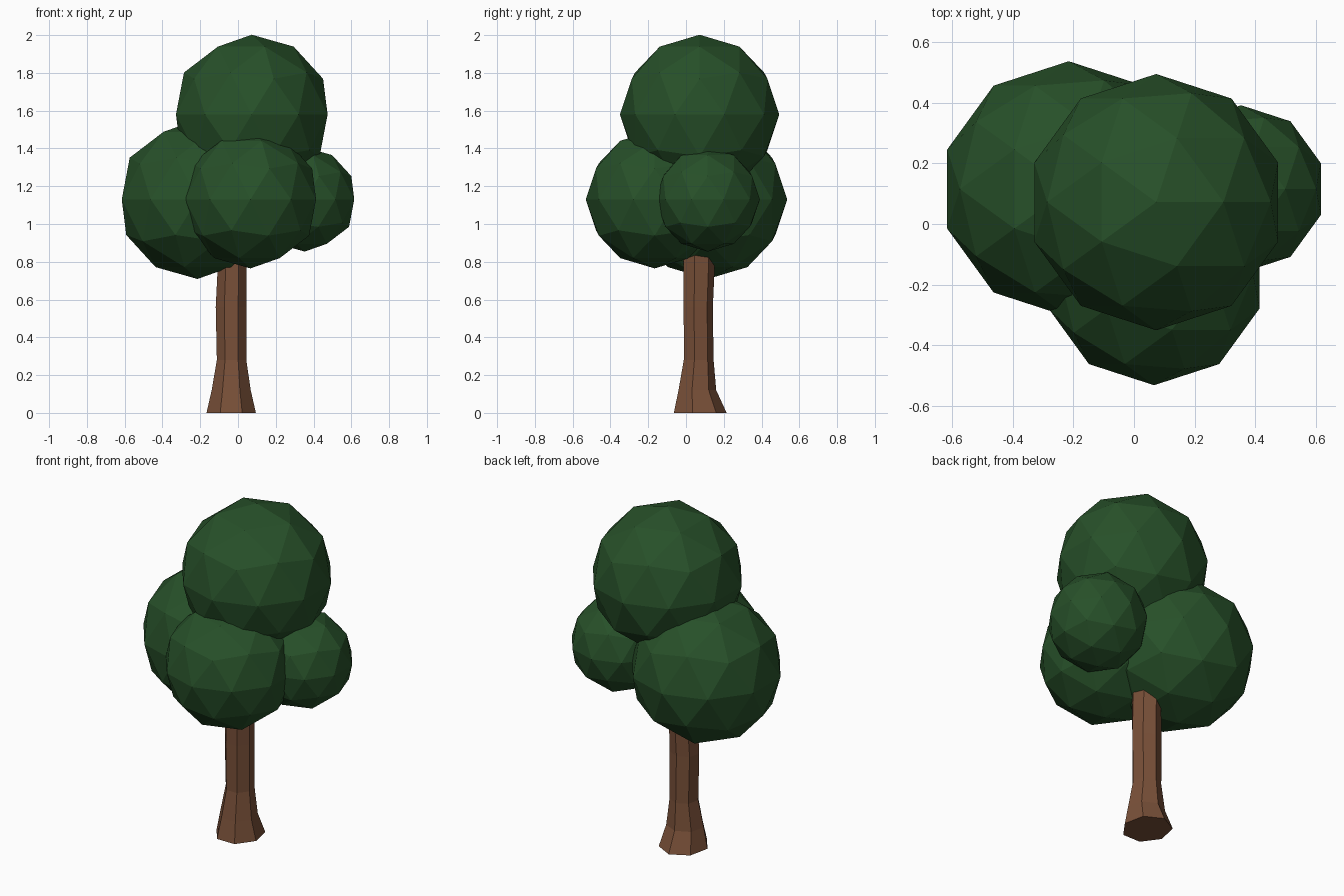
import bpy, bmesh, math

if "Cube" in bpy.data.objects:
    bpy.data.objects.remove(bpy.data.objects["Cube"])


def material(name, rgb):
    m = bpy.data.materials.new(name)
    m.diffuse_color = (*rgb, 1)
    m.use_nodes = True
    m.node_tree.nodes["Principled BSDF"].inputs["Base Color"].default_value = m.diffuse_color
    return m


GREEN = material("leaf green", (0.02, 0.08, 0.022))
BROWN = material("bark brown", (0.19, 0.08, 0.04))


def make_object(name, bm, mat):
    me = bpy.data.meshes.new(name)
    bm.to_mesh(me)
    bm.free()
    me.materials.append(mat)
    ob = bpy.data.objects.new(name, me)
    bpy.context.collection.objects.link(ob)
    return ob


# Trunk: seven-sided tube with a flared foot, rings (z, cx, cy, rx, ry)
SIDES = 7
rings = [(0, -0.036, 0.068, 0.134, 0.147),
         (0.12, -0.036, 0.055, 0.106, 0.105),
         (0.28, -0.034, 0.063, 0.080, 0.083),
         (0.56, -0.036, 0.061, 0.084, 0.081),
         (0.80, -0.030, 0.065, 0.078, 0.088),
         (1.10, -0.030, 0.065, 0.075, 0.080)]
bm = bmesh.new()
loops = []
for z, cx, cy, rx, ry in rings:
    angles = [2 * math.pi * i / SIDES for i in range(SIDES)]
    loops.append([bm.verts.new((cx + rx * math.sin(a), cy + ry * math.cos(a), z)) for a in angles])
for lo, hi in zip(loops, loops[1:]):
    for i in range(SIDES):
        j = (i + 1) % SIDES
        bm.faces.new((lo[i], lo[j], hi[j], hi[i]))
bm.faces.new(loops[0])
bm.faces.new(loops[-1])
bmesh.ops.recalc_face_normals(bm, faces=bm.faces)
make_object("trunk", bm, BROWN)

# Foliage: four faceted balls (name, centre, radius)
balls = [("foliage_top", (0.073, 0.072, 1.58), 0.422),
         ("foliage_left", (-0.215, 0.115, 1.13), 0.421),
         ("foliage_front", (0.066, -0.166, 1.13), 0.365),
         ("foliage_right", (0.353, 0.115, 1.13), 0.276)]
for name, centre, r in balls:
    bm = bmesh.new()
    bmesh.ops.create_icosphere(bm, subdivisions=2, radius=r)
    bmesh.ops.translate(bm, verts=bm.verts, vec=centre)
    make_object(name, bm, GREEN)
